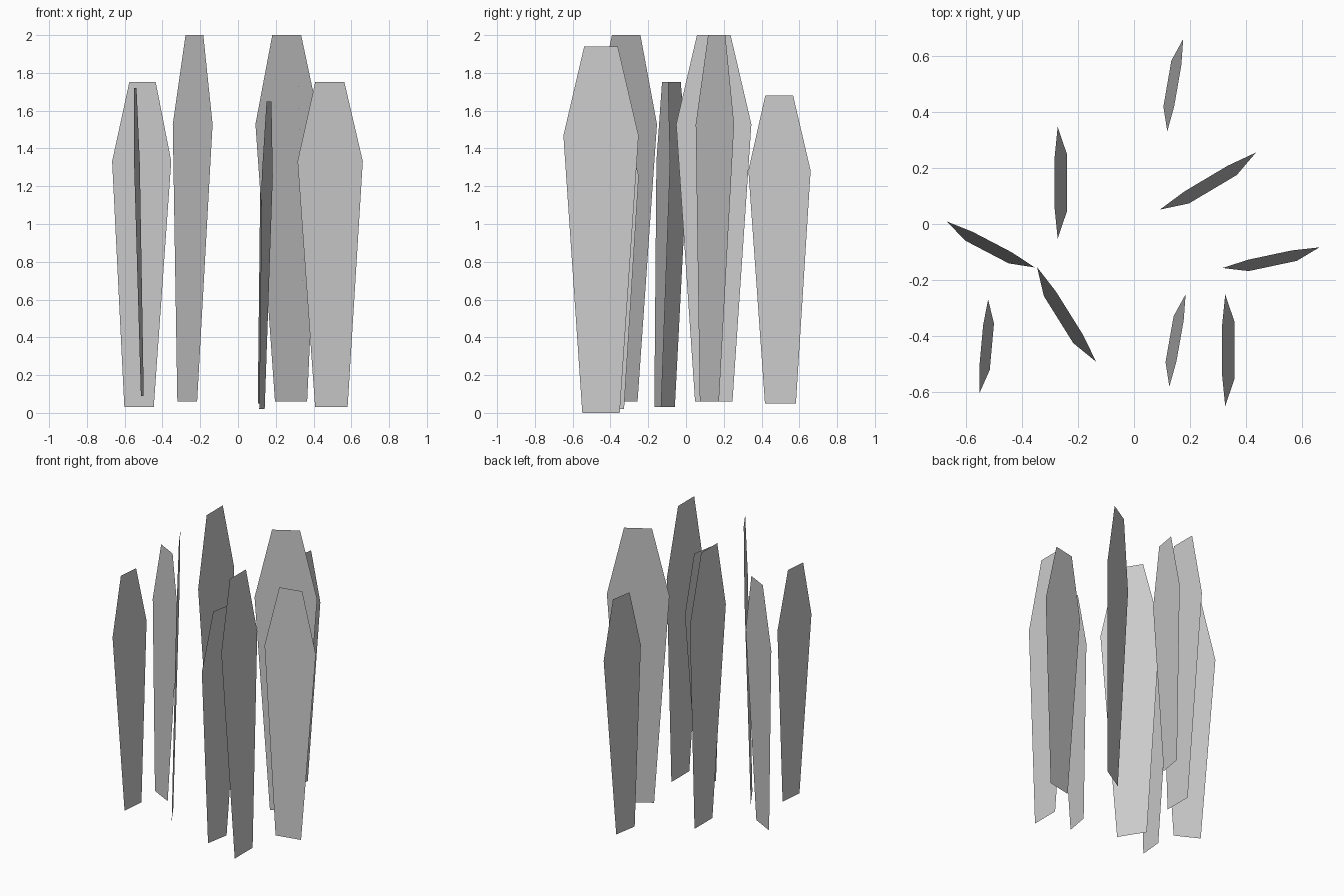
import bpy
import math

# One flat grass blade: narrow foot, wide shoulder, blunt tip, leaning slightly to -x
RINGS = [(0.034, 0.0, 0.099), (0.0, 1.468, 0.199), (-0.011, 1.94, 0.089)]  # lean, height, half width
left = [(x, -w, z) for x, z, w in RINGS]
right = [(x, w, z) for x, z, w in reversed(RINGS)]
mesh = bpy.data.meshes.new("grass_blade")
mesh.from_pydata(left + right, [], [tuple(range(6))])
mesh.update()

# Placement of each blade: x, y, base height, turn in degrees, scale
BLADES = [
    (0.147, 0.495, 0.05, 170.2, 0.84),
    (-0.272, 0.147, 0.06, 0, 1.0),
    (0.2635, 0.153, 0.06, -59.3, 1.0),
    (-0.51, -0.073, 0.03, -117.6, 0.887),
    (-0.24, -0.3225, 0.06, -148, 1.0),
    (-0.535, -0.435, 0.09, -5.2, 0.84),
    (0.155, -0.415, 0.02, 170, 0.84),
    (0.488, -0.12, 0.03, -78, 0.887),
    (0.325, -0.45, 0.0, 0, 1.0),
]

for i, (x, y, z, turn, scale) in enumerate(BLADES, 1):
    blade = bpy.data.objects.new(f"grass_blade_{i}", mesh)
    blade.location = (x, y, z)
    blade.rotation_euler.z = math.radians(turn)
    blade.scale = (scale,) * 3
    bpy.context.collection.objects.link(blade)
